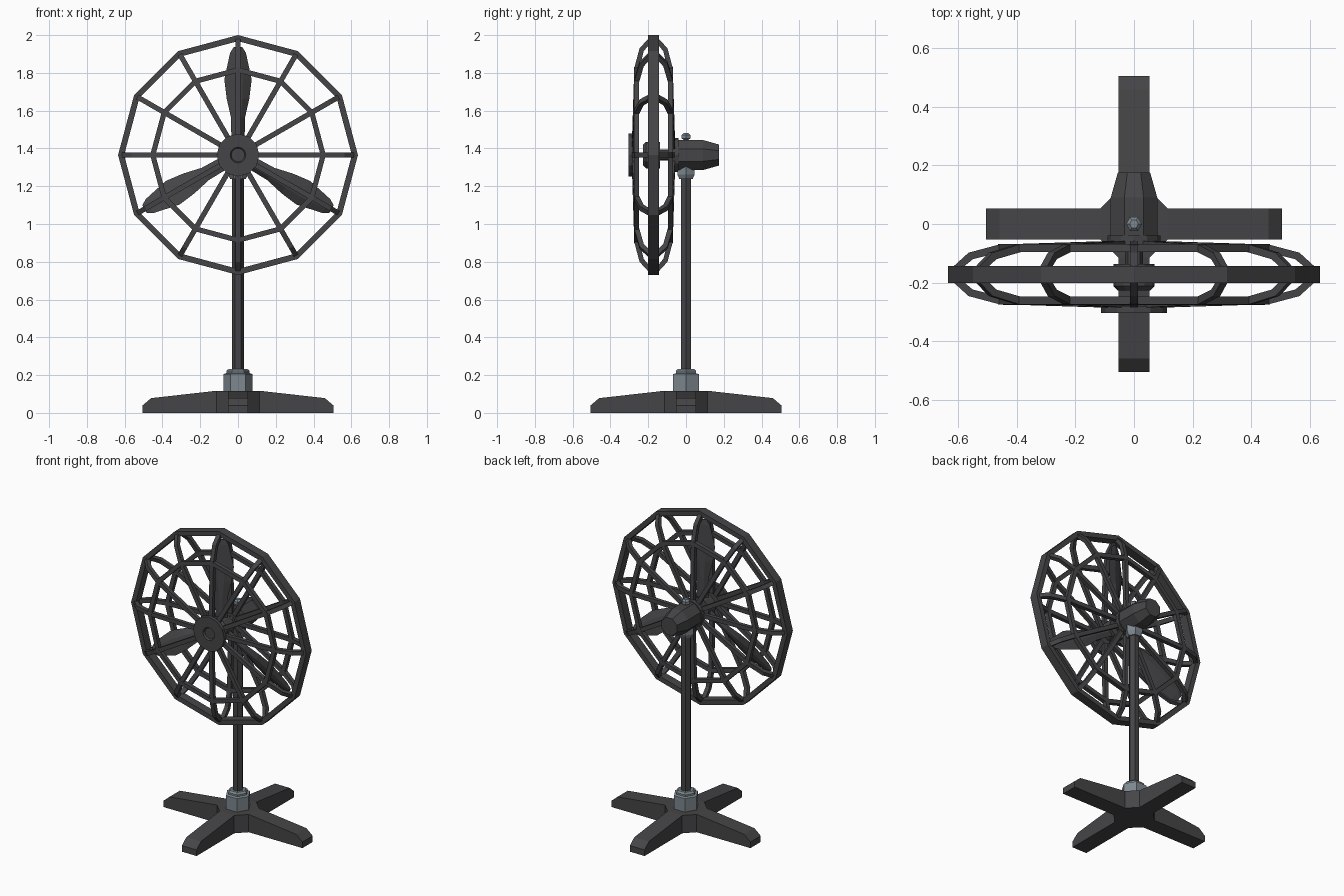
import bpy, bmesh, math
from mathutils import Matrix, Vector

if "Cube" in bpy.data.objects:
    bpy.data.objects.remove(bpy.data.objects["Cube"])

ZC, YC = 1.365, -0.172          # fan axis height, cage mid plane


def material(name, col):
    m = bpy.data.materials.new(name)
    m.diffuse_color = (*col, 1)
    m.use_nodes = True
    m.node_tree.nodes["Principled BSDF"].inputs["Base Color"].default_value = m.diffuse_color
    return m


DARK = material("dark charcoal", (0.060, 0.059, 0.063))
STEEL = material("blue grey metal", (0.21, 0.25, 0.28))


def finish(bm, name, mat):
    bmesh.ops.recalc_face_normals(bm, faces=bm.faces)
    me = bpy.data.meshes.new(name)
    bm.to_mesh(me)
    bm.free()
    me.materials.append(mat)
    ob = bpy.data.objects.new(name, me)
    bpy.context.collection.objects.link(ob)
    return ob


def prism(bm, outline, width, mat4):
    """Extrude an (x, z) outline along y by width, then place it."""
    a, b = ([bm.verts.new(mat4 @ Vector((x, s * width / 2, z))) for x, z in outline] for s in (-1, 1))
    bm.faces.new(a)
    bm.faces.new(b)
    for i in range(len(a)):
        j = (i + 1) % len(a)
        bm.faces.new((a[i], a[j], b[j], b[i]))


def lathe(bm, profile, sides, mat4, phase=0.0, closed=False):
    """Revolve an (r, h) profile around local z; open profiles get end caps."""
    rows = []
    for r, h in profile:
        rows.append([bm.verts.new(mat4 @ Vector((r * math.cos(t), r * math.sin(t), h)))
                     for t in (phase + 2 * math.pi * k / sides for k in range(sides))])
    pairs = list(zip(rows, rows[1:]))
    if closed:
        pairs.append((rows[-1], rows[0]))
    else:
        bm.faces.new(rows[0])
        bm.faces.new(rows[-1])
    for p, q in pairs:
        for k in range(sides):
            j = (k + 1) % sides
            bm.faces.new((p[k], p[j], q[j], q[k]))


def turned(name, profile, sides, mat, mat4=Matrix(), phase=0.0, closed=False):
    bm = bmesh.new()
    lathe(bm, profile, sides, mat4, phase, closed)
    return finish(bm, name, mat)


# Fan frame: local x,y lie in the fan plane, local z points to the front (-y)
FAN = Matrix.Translation((0, YC, ZC)) @ Matrix.Rotation(math.pi / 2, 4, 'X')
MIRROR = Matrix.Scale(-1, 4, (0, 0, 1))

# Base: four legs and an octagonal centre
bm = bmesh.new()
leg = [(0.10, 0), (0.505, 0), (0.505, 0.04), (0.46, 0.078), (0.115, 0.117), (0.10, 0.117)]
for k in range(4):
    prism(bm, leg, 0.106, Matrix.Rotation(k * math.pi / 2, 4, 'Z'))
hub = [bm.verts.new((x, y, 0)) for sx, sy, o in ((1, 1, 0), (-1, 1, 1), (-1, -1, 0), (1, -1, 1))
       for x, y in (((sx * 0.115, sy * 0.053), (sx * 0.053, sy * 0.115))[::-1 if o else 1])]
face = bm.faces.new(hub)
ext = bmesh.ops.extrude_face_region(bm, geom=[face], use_keep_orig=True)
bmesh.ops.translate(bm, vec=(0, 0, 0.117), verts=[v for v in ext['geom'] if isinstance(v, bmesh.types.BMVert)])
finish(bm, "base", DARK)

# Stand: collars and pole
turned("lower_collar", [(0.078, 0.11), (0.078, 0.205), (0.062, 0.21), (0.062, 0.222), (0.05, 0.232)], 6, STEEL)
turned("pole", [(0.032, 0.2), (0.032, 1.26)], 6, DARK)
turned("upper_collar", [(0.040, 1.237), (0.053, 1.262), (0.053, 1.305)], 6, STEEL)

# Motor with knob on top
turned("motor_housing", [(0.086, 0.105 - 0.005), (0.086, -0.265), (0.06, -0.347)], 8, DARK,
       FAN, math.pi / 8).data.transform(Matrix())
bpy.data.objects["motor_housing"].data.clear_geometry()
bm = bmesh.new()
lathe(bm, [(0.072, -0.10), (0.086, -0.125), (0.086, -0.262), (0.06, -0.347)], 8, FAN, math.pi / 8)
bm.to_mesh(bpy.data.objects["motor_housing"].data)
bm.free()
turned("top_knob", [(0.016, 1.43), (0.016, 1.448), (0.027, 1.452), (0.027, 1.470), (0.015, 1.481)], 6, STEEL)

# Guard: outer rim and the two inner rings
turned("outer_rim", [(0.635, -0.029), (0.635, 0.029), (0.603, 0.029), (0.603, -0.029)], 12, DARK, FAN, closed=True)
for side, m in (("front", FAN), ("back", FAN @ MIRROR)):
    turned(side + "_guard_ring", [(0.465, 0.076), (0.465, 0.103), (0.437, 0.104), (0.437, 0.077)], 12, DARK, m, closed=True)
    # Twelve bent spokes per side
    bm = bmesh.new()
    spoke = [(0.05, 0.115), (0.46, 0.102), (0.565, 0.074), (0.622, 0.022),
             (0.603, 0.008), (0.55, 0.052), (0.45, 0.077), (0.05, 0.09)]
    for k in range(12):
        prism(bm, spoke, 0.027, m @ Matrix.Rotation(k * math.pi / 6, 4, 'Z'))
    finish(bm, side + "_guard_spokes", DARK)

# Guard centre plates, the front one with a shallow round recess
turned("front_plate", [(0.113, 0.108), (0.113, 0.132), (0.042, 0.132), (0.036, 0.120)], 12, DARK, FAN)
turned("back_plate", [(0.09, -0.132), (0.09, -0.102)], 12, DARK, FAN)

# Spinner hub and shaft
turned("fan_hub", [(0.055, 0.055), (0.07, 0.040), (0.07, -0.035)], 12, DARK, FAN)
turned("shaft", [(0.03, -0.03), (0.03, -0.11)], 8, DARK, FAN)

# Three pitched blades with a lens section
bm = bmesh.new()
rows = [(0.04, 0.036, 0.016), (0.20, 0.040, 0.016), (0.30, 0.064, 0.014),
        (0.40, 0.077, 0.012), (0.54, 0.045, 0.009), (0.572, 0.024, 0.006)]
for k in range(3):
    m = FAN @ Matrix.Rotation(math.pi / 2 + k * 2 * math.pi / 3, 4, 'Z') @ Matrix.Rotation(math.radians(20), 4, 'X')
    loops = [[bm.verts.new(m @ Vector(p)) for p in
              ((r, -w, 0), (r, -w * 0.3, t), (r, w * 0.3, t), (r, w, 0), (r, w * 0.3, -t), (r, -w * 0.3, -t))]
             for r, w, t in rows]
    for p, q in zip(loops, loops[1:]):
        for i in range(6):
            j = (i + 1) % 6
            bm.faces.new((p[i], p[j], q[j], q[i]))
    bm.faces.new(loops[0])
    bm.faces.new(loops[-1])
finish(bm, "fan_blades", DARK)
